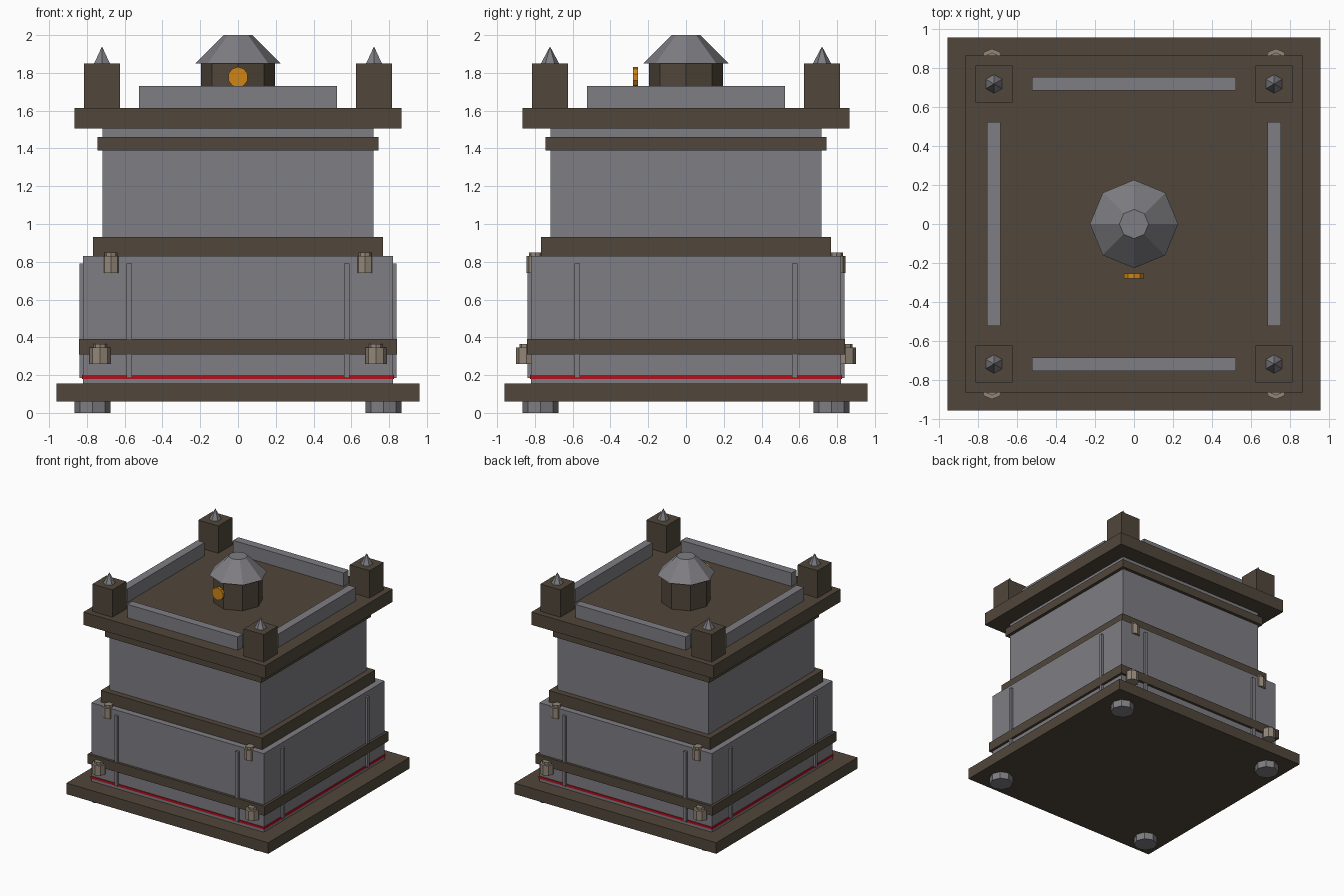
import bpy, math

if "Cube" in bpy.data.objects:
    bpy.data.objects.remove(bpy.data.objects["Cube"])


def material(name, rgb):
    m = bpy.data.materials.new(name)
    m.diffuse_color = (*rgb, 1)
    m.use_nodes = True
    m.node_tree.nodes["Principled BSDF"].inputs["Base Color"].default_value = m.diffuse_color
    return m


STONE = material("grey stone", (0.21, 0.205, 0.225))
WOOD = material("dark brown", (0.082, 0.063, 0.043))
RED = material("red", (0.45, 0.005, 0.012))
GOLD = material("gold", (0.62, 0.24, 0.008))
TAN = material("tan", (0.29, 0.24, 0.185))


def box(name, mat, x, y, z0, z1, hx, hy):
    """Box from its centre, half widths and z range."""
    bpy.ops.mesh.primitive_cube_add(size=2, location=(x, y, (z0 + z1) / 2))
    o = bpy.context.object
    o.scale = (hx, hy, (z1 - z0) / 2)
    bpy.ops.object.transform_apply(location=False, rotation=False, scale=True)
    o.name = name
    o.data.materials.append(mat)
    return o


def tier(name, mat, half, z0, z1):
    return box(name, mat, 0, 0, z0, z1, half, half)


def prism(name, mat, x, y, z0, z1, r0, r1, sides=8):
    """Upright prism, frustum or cone."""
    bpy.ops.mesh.primitive_cone_add(vertices=sides, radius1=r0, radius2=r1, depth=z1 - z0,
                                    location=(x, y, (z0 + z1) / 2))
    o = bpy.context.object
    o.name = name
    o.data.materials.append(mat)
    return o


# Stacked square tiers
tier("base_slab", WOOD, 0.96, 0.06, 0.155)
tier("lower_body", STONE, 0.82, 0.155, 0.83)
tier("red_trim", RED, 0.826, 0.18, 0.2)
tier("lower_band", WOOD, 0.842, 0.31, 0.39)
tier("middle_ledge", WOOD, 0.768, 0.83, 0.93)
tier("upper_body", STONE, 0.718, 0.93, 1.505)
tier("upper_band", WOOD, 0.745, 1.39, 1.46)
tier("roof_slab", WOOD, 0.865, 1.505, 1.615)

for sx in (-1, 1):
    for sy in (-1, 1):
        # Feet, corner posts and spikes
        prism("foot", STONE, sx * 0.77, sy * 0.77, 0, 0.06, 0.095, 0.095)
        box("corner_post", WOOD, sx * 0.72, sy * 0.72, 1.615, 1.85, 0.095, 0.095)
        prism("post_spike", STONE, sx * 0.72, sy * 0.72, 1.85, 1.94, 0.048, 0, 6)
        # Lanterns with small caps on the front and back walls
        prism("lower_lantern", TAN, sx * 0.73, sy * 0.845, 0.26, 0.345, 0.056, 0.056)
        prism("lower_lantern_cap", TAN, sx * 0.73, sy * 0.845, 0.345, 0.365, 0.036, 0.036)
        prism("upper_lantern", TAN, sx * 0.672, sy * 0.797, 0.74, 0.83, 0.048, 0.048)
        prism("upper_lantern_cap", TAN, sx * 0.672, sy * 0.797, 0.83, 0.85, 0.034, 0.034)
        # Thin wall ribs on all four sides
        box("wall_rib", STONE, sx * 0.575, sy * 0.826, 0.185, 0.79, 0.014, 0.014)
        box("side_wall_rib", STONE, sx * 0.826, sy * 0.575, 0.185, 0.79, 0.014, 0.014)
    # Parapets along the roof edges
    box("parapet", STONE, 0, sx * 0.72, 1.615, 1.73, 0.525, 0.035)
    box("side_parapet", STONE, sx * 0.72, 0, 1.615, 1.73, 0.035, 0.525)

# Central turret
prism("turret_drum", WOOD, 0, 0, 1.615, 1.85, 0.195, 0.195)
prism("turret_roof", STONE, 0, 0, 1.85, 2.0, 0.227, 0.075)

# Round emblem in front of the turret
disc = prism("gold_disc", GOLD, 0, -0.267, 1.765, 1.79, 0.054, 0.054, 10)
disc.rotation_euler = (math.pi / 2, 0, 0)
